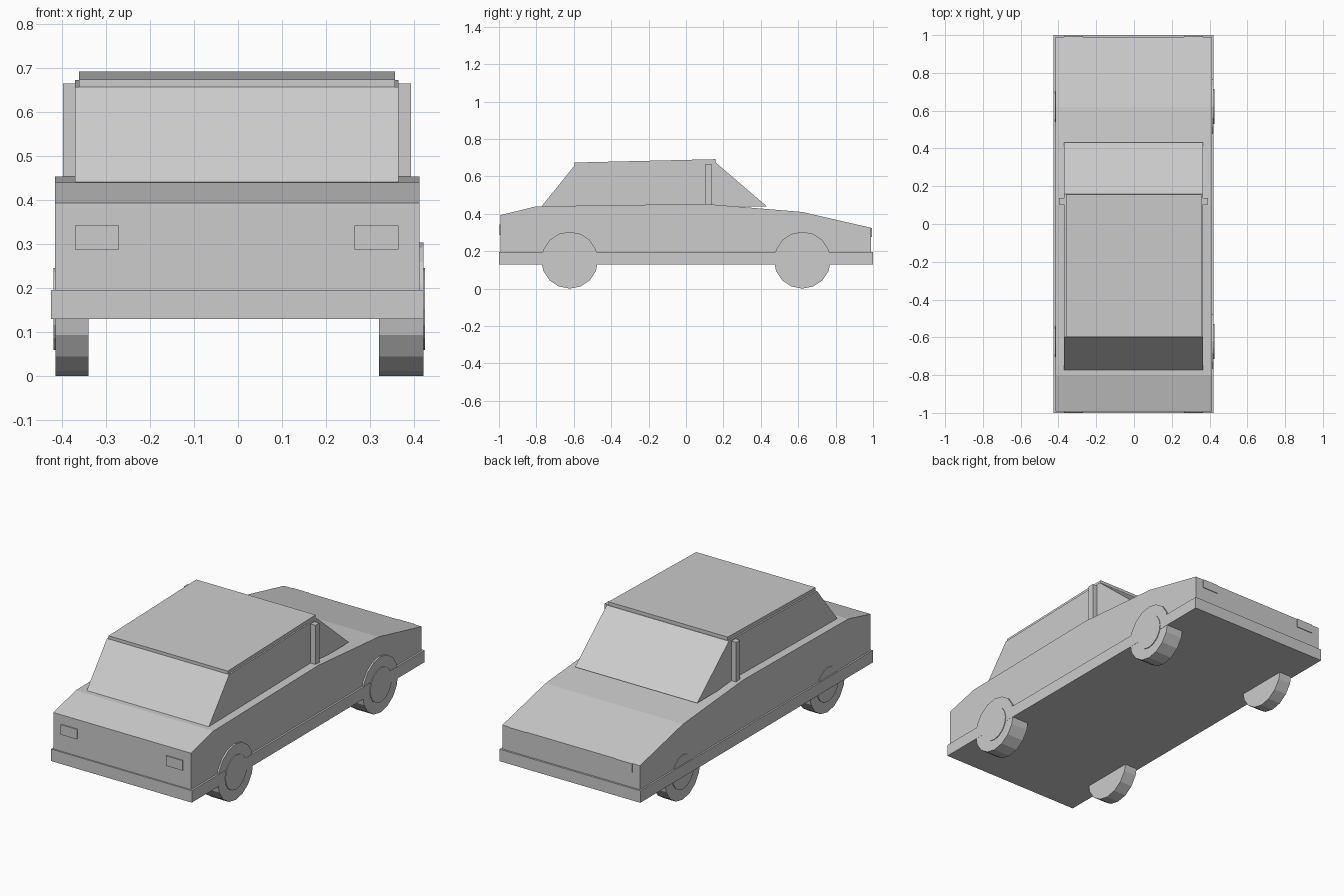
import bpy
import bmesh
import math
from mathutils import Matrix

cube = bpy.data.objects.get("Cube")
if cube:
    bpy.data.objects.remove(cube, do_unlink=True)

# One plain grey for the whole car
GREY = (0.604, 0.604, 0.604, 1.0)
grey = bpy.data.materials.new("light grey")
grey.use_nodes = True
grey.diffuse_color = GREY
grey.node_tree.nodes["Principled BSDF"].inputs["Base Color"].default_value = GREY


def finish(name, bm):
    bmesh.ops.recalc_face_normals(bm, faces=bm.faces)
    mesh = bpy.data.meshes.new(name)
    bm.to_mesh(mesh)
    bm.free()
    mesh.materials.append(grey)
    obj = bpy.data.objects.new(name, mesh)
    bpy.context.collection.objects.link(obj)
    return obj


def prism(name, x0, x1, profile):
    """Side profile of (y, z) points, extruded across the car."""
    bm = bmesh.new()
    face = bm.faces.new([bm.verts.new((x0, y, z)) for y, z in profile])
    side = bmesh.ops.extrude_face_region(bm, geom=[face])["geom"]
    verts = [v for v in side if isinstance(v, bmesh.types.BMVert)]
    bmesh.ops.translate(bm, verts=verts, vec=(x1 - x0, 0, 0))
    return finish(name, bm)


def box(name, x0, x1, y0, y1, z0, z1):
    return prism(name, x0, x1, [(y0, z0), (y1, z0), (y1, z1), (y0, z1)])


def disc(name, x0, x1, y, z, radius, sides=16):
    """Cylinder with its axle along x."""
    bm = bmesh.new()
    place = Matrix.Translation(((x0 + x1) / 2, y, z)) @ Matrix.Rotation(math.pi / 2, 4, "Y")
    bmesh.ops.create_cone(bm, cap_ends=True, segments=sides, radius1=radius,
                          radius2=radius, depth=x1 - x0, matrix=place)
    return finish(name, bm)


# Lower sill and bumper slab
box("bumper_slab", -0.425, 0.422, -1.0, 1.0, 0.13, 0.195)

# Wedge-shaped body
prism("body", -0.416, 0.412, [
    (-0.992, 0.19), (0.99, 0.19), (0.99, 0.325), (0.62, 0.41),
    (0.1, 0.453), (-0.8, 0.44), (-0.992, 0.393)])

# Cabin with sloping windscreen and rear window
prism("cabin", -0.37, 0.365, [
    (-0.772, 0.44), (0.432, 0.44), (0.16, 0.673), (-0.597, 0.657)])

# Thin roof panel
prism("roof", -0.361, 0.357, [
    (-0.597, 0.65), (0.157, 0.665), (0.157, 0.692), (-0.597, 0.674)])

# Door pillars
box("left_pillar", 0.36, 0.393, 0.103, 0.137, 0.44, 0.665)
box("right_pillar", -0.398, -0.365, 0.103, 0.137, 0.44, 0.665)

# Wheels and hubs
for end, y in (("front", -0.622), ("rear", 0.622)):
    disc(end + "_left_wheel", 0.32, 0.421, y, 0.152, 0.152)
    disc(end + "_left_hub", 0.40, 0.425, y, 0.152, 0.093)
    disc(end + "_right_wheel", -0.415, -0.34, y, 0.152, 0.152)
    disc(end + "_right_hub", -0.419, -0.40, y, 0.152, 0.093)

# Lamps at both ends
for side, x in (("left", 0.315), ("right", -0.32)):
    box(side + "_headlamp", x - 0.05, x + 0.05, -0.998, -0.985, 0.288, 0.342)
    box(side + "_tail_lamp", x - 0.05, x + 0.05, 0.98, 0.994, 0.277, 0.325)
